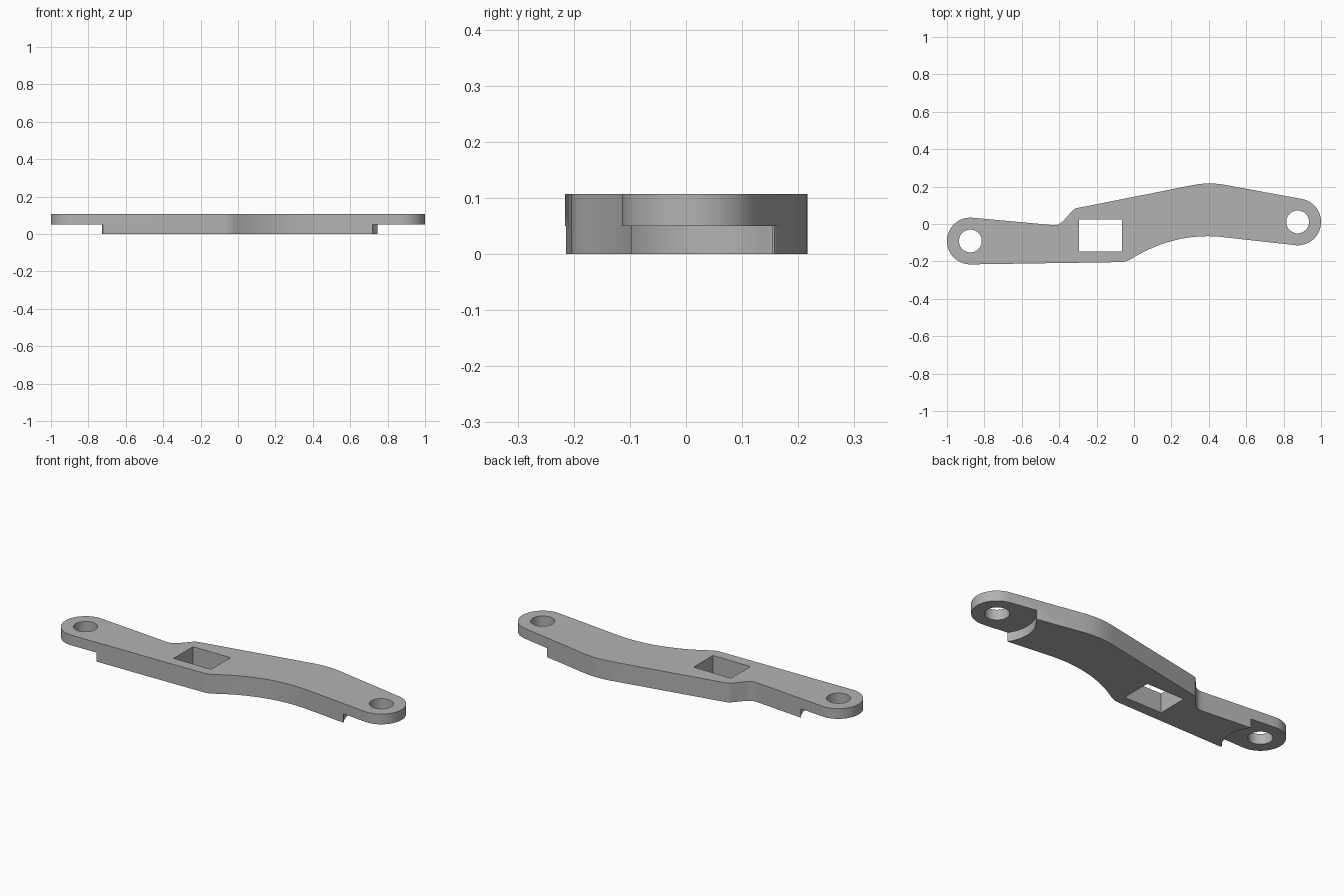
import bpy, bmesh
from math import sin, cos, radians
from mathutils import Vector

if "Cube" in bpy.data.objects:
    bpy.data.objects.remove(bpy.data.objects["Cube"], do_unlink=True)

TOP, STEP = 0.107, 0.05
LEFT_EYE, RIGHT_EYE = (-0.875, -0.091), (0.875, 0.011)
EYE_R, HOLE_R, RELIEF_R = 0.125, 0.061, 0.19

grey = bpy.data.materials.new("plain_grey")
grey.use_nodes = True
colour = (0.45, 0.45, 0.45, 1)
grey.diffuse_color = colour
grey.node_tree.nodes["Principled BSDF"].inputs["Base Color"].default_value = colour


def arc(centre, r, a0, a1, n):
    angles = [radians(a0 + (a1 - a0) * i / n) for i in range(n + 1)]
    return [(centre[0] + r * cos(a), centre[1] + r * sin(a)) for a in angles]


def bend(a, b, c, d, n=10):
    """Cubic curve from a to d."""
    a, b, c, d = map(Vector, (a, b, c, d))
    ts = [i / n for i in range(n + 1)]
    return [tuple(a * (1 - t)**3 + b * 3 * t * (1 - t)**2
                  + c * 3 * t * t * (1 - t) + d * t**3) for t in ts]


def prism(name, pts, z0, z1):
    bm = bmesh.new()
    face = bm.faces.new([bm.verts.new((x, y, z0)) for x, y in pts])
    ext = bmesh.ops.extrude_face_region(bm, geom=[face])
    verts = [g for g in ext["geom"] if isinstance(g, bmesh.types.BMVert)]
    bmesh.ops.translate(bm, vec=(0, 0, z1 - z0), verts=verts)
    bmesh.ops.recalc_face_normals(bm, faces=bm.faces)
    mesh = bpy.data.meshes.new(name)
    bm.to_mesh(mesh)
    bm.free()
    mesh.materials.append(grey)
    obj = bpy.data.objects.new(name, mesh)
    bpy.context.collection.objects.link(obj)
    return obj


# Outline of the cranked link, counter-clockwise
outline = arc(LEFT_EYE, EYE_R, 85, 270, 32)
outline += bend((-0.09, -0.204), (-0.06, -0.204), (-0.05, -0.204), (-0.02, -0.19), 6)
outline += bend((-0.02, -0.19), (0.13, -0.095), (0.30, -0.05), (0.475, -0.07), 20)[1:]
outline += arc(RIGHT_EYE, EYE_R, -97, 78, 32)
outline += bend((0.52, 0.203), (0.44, 0.22), (0.38, 0.222), (0.30, 0.205), 14)
outline += bend((-0.29, 0.088), (-0.32, 0.082), (-0.32, 0.082), (-0.335, 0.065), 8)
outline += bend((-0.375, 0.02), (-0.405, -0.008), (-0.405, -0.008), (-0.465, -0.003))
link = prism("link_arm", outline, 0, TOP)

# Reliefs under both ends: hollow arc around the eye with one rounded tip
right_relief = arc(RIGHT_EYE, RELIEF_R, 230, 137, 24)
right_relief += bend((0.745, 0.15), (0.752, 0.16), (0.742, 0.163), (0.715, 0.17), 6)
right_relief += [(0.715, 0.4), (1.2, 0.4), (1.2, -0.4), (0.753, -0.4)]
left_relief = arc(LEFT_EYE, RELIEF_R, 50, -32, 24)
left_relief += bend((-0.722, -0.199), (-0.733, -0.208), (-0.727, -0.215), (-0.70, -0.219), 6)
left_relief += [(-0.70, -0.4), (-1.2, -0.4), (-1.2, 0.4), (-0.753, 0.4)]

# Through holes: round eyes and rectangular window
window = [(-0.294, -0.146), (-0.064, -0.146), (-0.064, 0.024), (-0.294, 0.024)]
cutters = [
    prism("right_relief_cutter", right_relief, -0.1, STEP),
    prism("left_relief_cutter", left_relief, -0.1, STEP),
    prism("window_cutter", window, -0.1, 0.3),
    prism("left_hole_cutter", arc(LEFT_EYE, HOLE_R, 0, 352.5, 47), -0.1, 0.3),
    prism("right_hole_cutter", arc(RIGHT_EYE, HOLE_R, 0, 352.5, 47), -0.1, 0.3),
]
for cutter in cutters:
    cutter.hide_render = True
    mod = link.modifiers.new(cutter.name, "BOOLEAN")
    mod.operation = "DIFFERENCE"
    mod.solver = "EXACT"
    mod.object = cutter

# Bake the cuts and drop the cutters
bpy.context.view_layer.update()
graph = bpy.context.evaluated_depsgraph_get()
baked = bpy.data.meshes.new_from_object(link.evaluated_get(graph))
link.modifiers.clear()
link.data = baked
for cutter in cutters:
    bpy.data.objects.remove(cutter, do_unlink=True)

# Smooth rounded walls, crisp rims
for obj in bpy.context.selected_objects:
    obj.select_set(False)
link.select_set(True)
bpy.context.view_layer.objects.active = link
bpy.ops.object.shade_smooth_by_angle(angle=radians(30))
